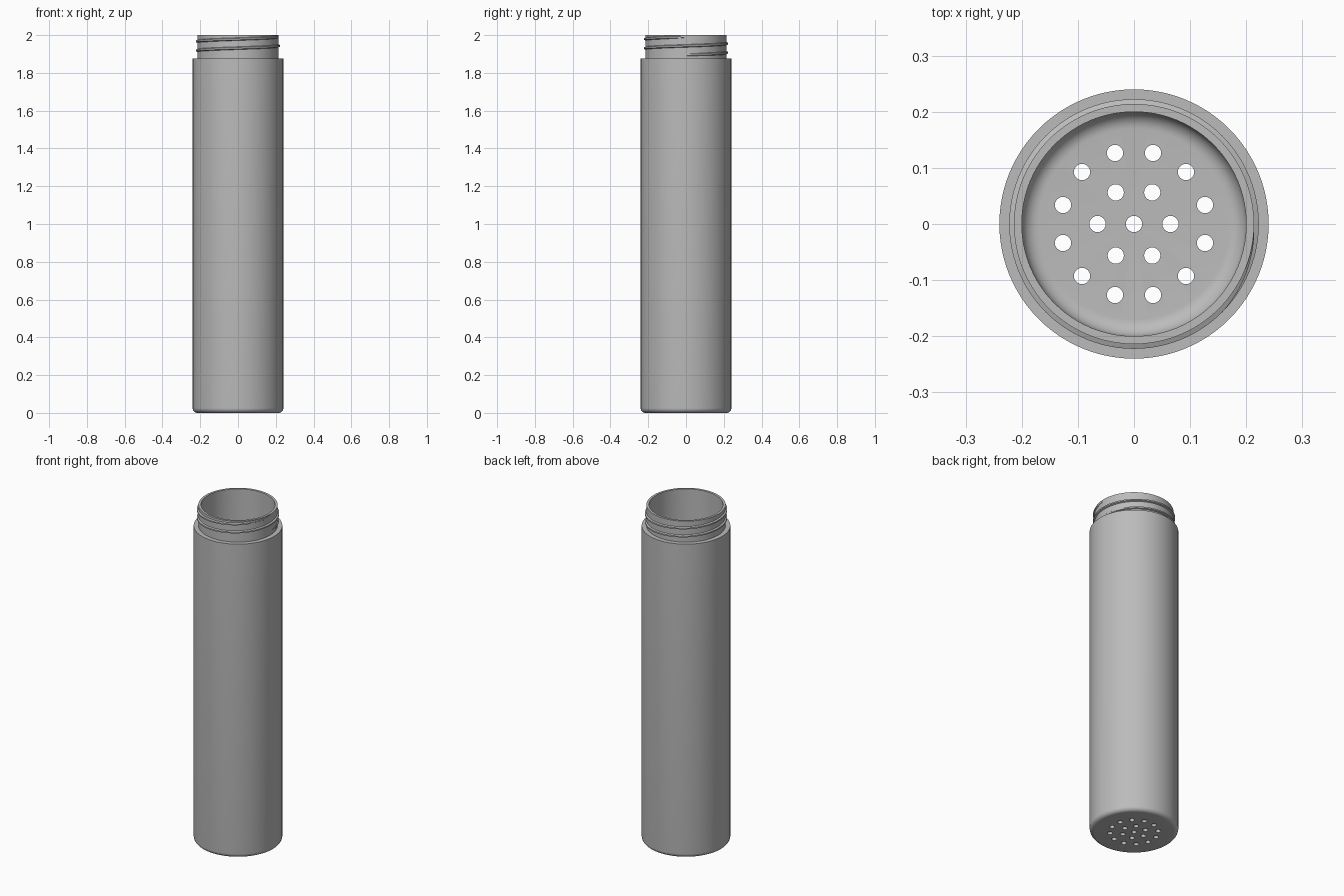
import bpy, bmesh, math

default_cube = bpy.data.objects.get("Cube")
if default_cube:
    bpy.data.objects.remove(default_cube, do_unlink=True)

SEGMENTS = 96
OUTER, NECK, BORE = 0.24, 0.214, 0.2
SHOULDER, TOP, FLOOR = 1.875, 2.0, 0.04

grey = bpy.data.materials.new("plain grey")
grey.use_nodes = True
grey.diffuse_color = (0.5, 0.5, 0.5, 1)
grey.node_tree.nodes["Principled BSDF"].inputs["Base Color"].default_value = grey.diffuse_color


def make_object(name, bm):
    bmesh.ops.recalc_face_normals(bm, faces=bm.faces)
    mesh = bpy.data.meshes.new(name)
    bm.to_mesh(mesh)
    bm.free()
    mesh.materials.append(grey)
    obj = bpy.data.objects.new(name, mesh)
    bpy.context.collection.objects.link(obj)
    return obj


def smooth(obj):
    bpy.ops.object.select_all(action='DESELECT')
    obj.select_set(True)
    bpy.context.view_layer.objects.active = obj
    bpy.ops.object.shade_smooth_by_angle(angle=math.radians(30))


def fillet(radius, size, z, steps=8):
    """Quarter round from the floor at z up to the wall at radius."""
    angles = [math.pi / 2 * i / steps for i in range(steps + 1)]
    return [(radius - size + size * math.sin(a), z + size - size * math.cos(a))
            for a in angles]


# Tube: one revolved section with outer wall, shoulder, neck, bore and floor
section = [(0, 0)] + fillet(OUTER, 0.025, 0)
section += [(OUTER, SHOULDER), (NECK, SHOULDER), (NECK, TOP), (BORE, TOP)]
section += fillet(BORE, 0.03, FLOOR)[::-1] + [(0, FLOOR)]

bm = bmesh.new()
points = [bm.verts.new((r, 0, z)) for r, z in section]
edges = [bm.edges.new(pair) for pair in zip(points, points[1:])]
bmesh.ops.spin(bm, geom=points + edges, cent=(0, 0, 0), axis=(0, 0, 1),
               angle=math.tau, steps=SEGMENTS)
bmesh.ops.remove_doubles(bm, verts=bm.verts, dist=0.0001)
tube = make_object("tube_body", bm)

# Drain holes: a centre hole and two rings cut through the floor
bm = bmesh.new()
for count, ring, offset in ((1, 0, 0), (6, 0.065, 0), (12, 0.131, math.pi / 12)):
    for i in range(count):
        a = offset + math.tau * i / count
        made = bmesh.ops.create_cone(bm, cap_ends=True, segments=24, depth=0.2,
                                     radius1=0.0145, radius2=0.0145)
        bmesh.ops.translate(bm, verts=made["verts"],
                            vec=(ring * math.cos(a), ring * math.sin(a), 0.02))
cutter = make_object("hole_cutter", bm)
cutter.hide_render = True

cut = tube.modifiers.new("drain_holes", 'BOOLEAN')
cut.operation = 'DIFFERENCE'
cut.solver = 'EXACT'
cut.object = cutter
bpy.context.view_layer.objects.active = tube
bpy.ops.object.modifier_apply(modifier=cut.name)
bpy.data.objects.remove(cutter, do_unlink=True)
smooth(tube)

# Screw thread: a tapered ridge swept twice round the neck
PITCH, TURNS, START = 0.048, 2, 1.895
bm = bmesh.new()
rings = []
count = SEGMENTS * TURNS
for i in range(count + 1):
    a = math.tau * i / SEGMENTS
    z = START + PITCH * i / SEGMENTS
    grow = min(1, i / 12, (count - i) / 12)
    crest = NECK + 0.0085 * grow
    ridge = [(NECK - 0.003, -0.009), (crest, -0.004),
             (crest, 0.004), (NECK - 0.003, 0.009)]
    rings.append([bm.verts.new((r * math.cos(a), r * math.sin(a), min(z + h, TOP)))
                  for r, h in ridge])
for low, high in zip(rings, rings[1:]):
    for k in range(4):
        n = (k + 1) % 4
        bm.faces.new((low[k], low[n], high[n], high[k]))
bm.faces.new(rings[0])
bm.faces.new(rings[-1])
smooth(make_object("neck_thread", bm))
